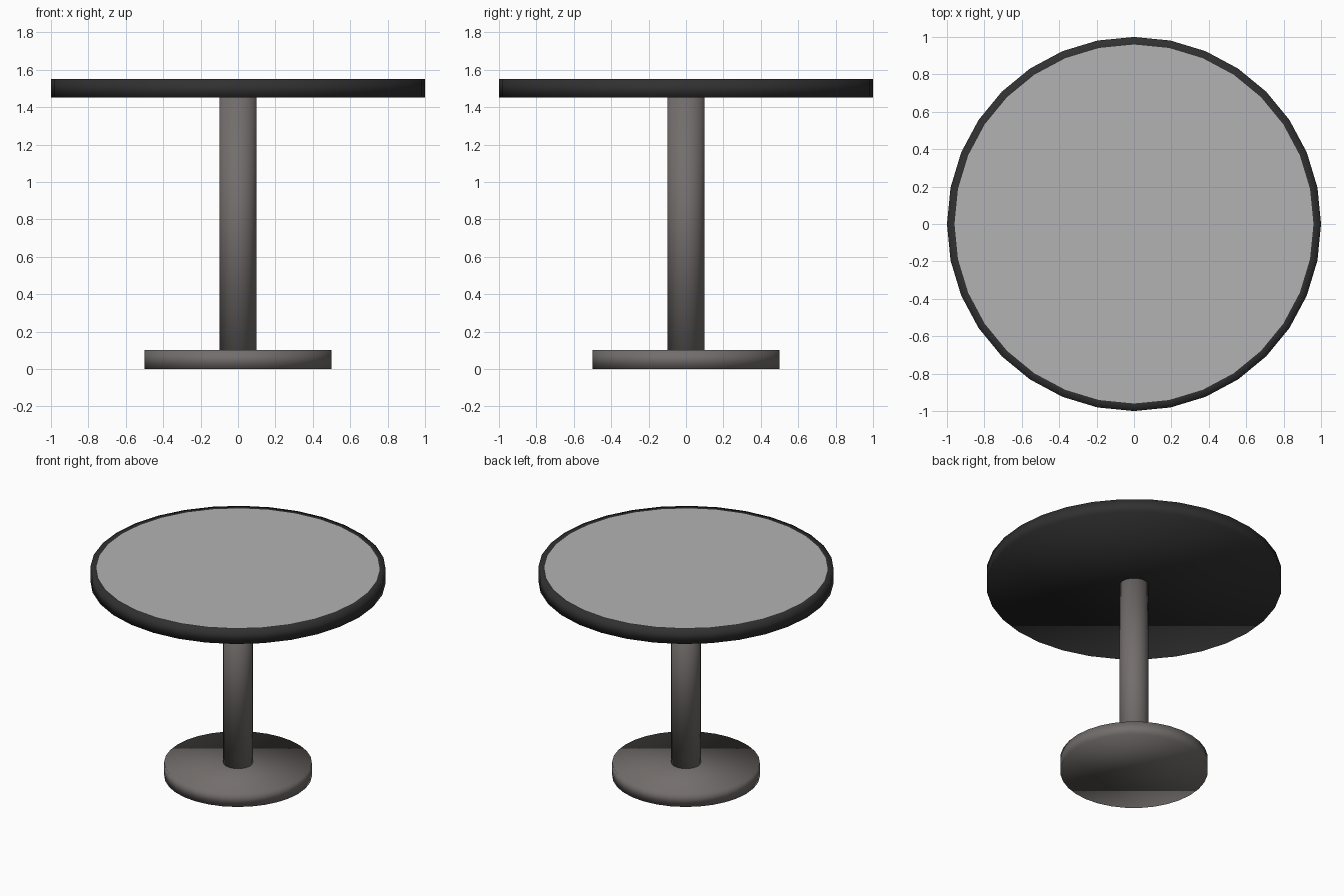
import bpy, bmesh

if "Cube" in bpy.data.objects:
    bpy.data.objects.remove(bpy.data.objects["Cube"])


def material(name, color):
    m = bpy.data.materials.new(name)
    m.diffuse_color = (*color, 1)
    m.use_nodes = True
    m.node_tree.nodes["Principled BSDF"].inputs["Base Color"].default_value = m.diffuse_color
    return m


def disc(name, radius, z0, z1, mat):
    # 32-sided closed cylinder, softly shaded over its edges
    bpy.ops.mesh.primitive_cylinder_add(vertices=32, radius=radius, depth=z1 - z0,
                                        location=(0, 0, (z0 + z1) / 2))
    ob = bpy.context.object
    ob.name = name
    ob.data.materials.append(mat)
    bpy.ops.object.shade_smooth()
    return ob


metal = material("warm_grey_metal", (0.17, 0.155, 0.15))
dark = material("dark_rim", (0.03, 0.03, 0.03))
light = material("light_surface", (0.45, 0.45, 0.45))

# Foot and column
disc("base", 0.5, 0.0, 0.1, metal)
disc("column", 0.1, 0.01, 1.49, metal)

# Table top with a pale inlaid surface inside a dark rim
top = disc("table_top", 1.0, 1.45, 1.55, dark)
top.data.materials.append(light)
bm = bmesh.new()
bm.from_mesh(top.data)
cap = max(bm.faces, key=lambda f: f.calc_center_median().z)
bmesh.ops.inset_region(bm, faces=[cap], thickness=0.04, use_even_offset=True)
cap.material_index = 1
bm.to_mesh(top.data)
bm.free()
